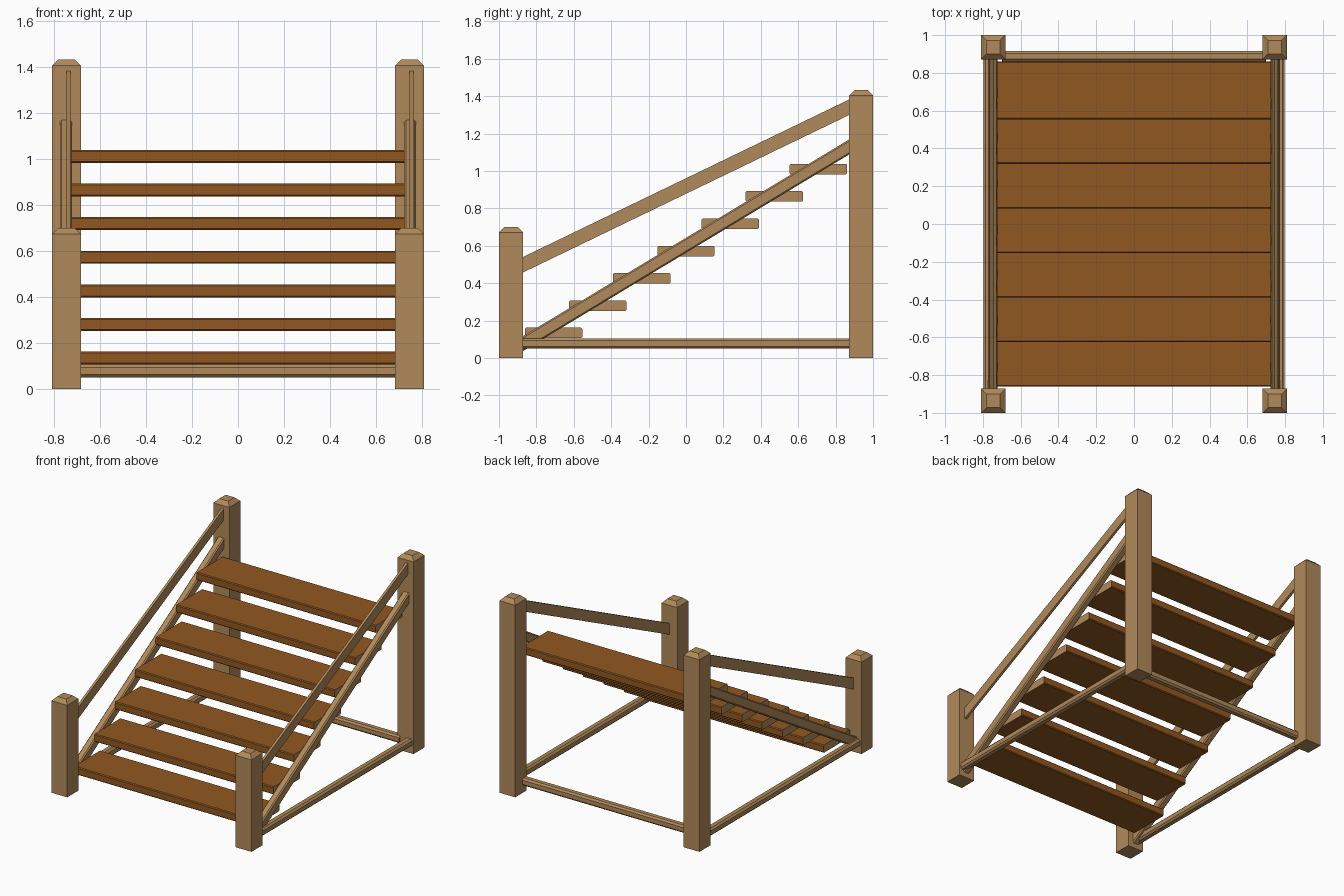
import bpy
import bmesh

cube = bpy.data.objects.get("Cube")
if cube:
    bpy.data.objects.remove(cube, do_unlink=True)


def material(name, colour):
    m = bpy.data.materials.new(name)
    m.use_nodes = True
    m.diffuse_color = colour
    m.node_tree.nodes["Principled BSDF"].inputs["Base Color"].default_value = colour
    return m


TAN = material("tan wood", (0.44, 0.255, 0.103, 1))
BROWN = material("brown wood", (0.285, 0.097, 0.015, 1))


def finish(name, bm, mats):
    bmesh.ops.recalc_face_normals(bm, faces=bm.faces)
    mesh = bpy.data.meshes.new(name)
    bm.to_mesh(mesh)
    bm.free()
    for m in mats:
        mesh.materials.append(m)
    obj = bpy.data.objects.new(name, mesh)
    bpy.context.collection.objects.link(obj)
    return obj


def bar(name, start, end, width, height, bevel, mats=(TAN,)):
    """Bar along x or y between two centre points, with upright end cuts."""
    bm = bmesh.new()
    along_x = start[0] != end[0]
    ends = []
    for x, y, z in (start, end):
        ring = []
        for s, t in ((-1, -1), (1, -1), (1, 1), (-1, 1)):
            dx, dy = (0, s * width / 2) if along_x else (s * width / 2, 0)
            ring.append(bm.verts.new((x + dx, y + dy, z + t * height / 2)))
        bm.faces.new(ring)
        ends.append(ring)
    long_edges = []
    for i in range(4):
        j = (i + 1) % 4
        face = bm.faces.new((ends[0][i], ends[0][j], ends[1][j], ends[1][i]))
        long_edges.append(bm.edges.get((ends[0][i], ends[1][i])))
    if bevel:
        bmesh.ops.bevel(bm, geom=long_edges, offset=bevel, segments=1, affect='EDGES')
    bm.normal_update()
    # end grain takes the second colour
    if len(mats) > 1:
        for f in bm.faces:
            f.material_index = int(abs(f.normal.x) > 0.9)
    return finish(name, bm, mats)


def post(name, x, y, height, size=0.128, chamfer=0.028):
    """Square post with a chamfered top."""
    bm = bmesh.new()
    rings = []
    for z, half in ((0, size / 2), (height - chamfer, size / 2),
                    (height, size / 2 - chamfer)):
        rings.append([bm.verts.new((x + s * half, y + t * half, z))
                      for s, t in ((-1, -1), (1, -1), (1, 1), (-1, 1))])
    for low, high in zip(rings, rings[1:]):
        for i in range(4):
            j = (i + 1) % 4
            bm.faces.new((low[i], low[j], high[j], high[i]))
    bm.faces.new(rings[0])
    bm.faces.new(rings[-1])
    return finish(name, bm, (TAN,))


# Posts, sloped bars and ground rails on both sides
for side, s in (("right", -1), ("left", 1)):
    x = s * 0.745
    post(f"front_post_{side}", x, -0.936, 0.70)
    post(f"back_post_{side}", x, 0.936, 1.432)
    bar(f"stringer_{side}", (s * 0.748, -0.875, 0.075), (s * 0.748, 0.875, 1.13),
        0.052, 0.08, 0.008)
    bar(f"handrail_{side}", (x + 0.009, -0.875, 0.497), (x + 0.009, 0.875, 1.342),
        0.018, 0.083, 0)
    bar(f"ground_rail_{side}", (s * 0.77, -0.875, 0.078), (s * 0.77, 0.875, 0.078),
        0.055, 0.055, 0.012)

# Rail joining the two back posts
bar("back_ground_rail", (-0.7, 0.888, 0.078), (0.7, 0.888, 0.078), 0.055, 0.055, 0.012)

# Treads
COUNT = 7
for i in range(COUNT):
    t = i / (COUNT - 1)
    y = -0.708 + 1.416 * t
    z = 0.134 + 0.876 * t
    bar(f"tread_{i + 1}", (-0.724, y, z), (0.724, y, z), 0.307, 0.056, 0.006,
        (BROWN, TAN))
